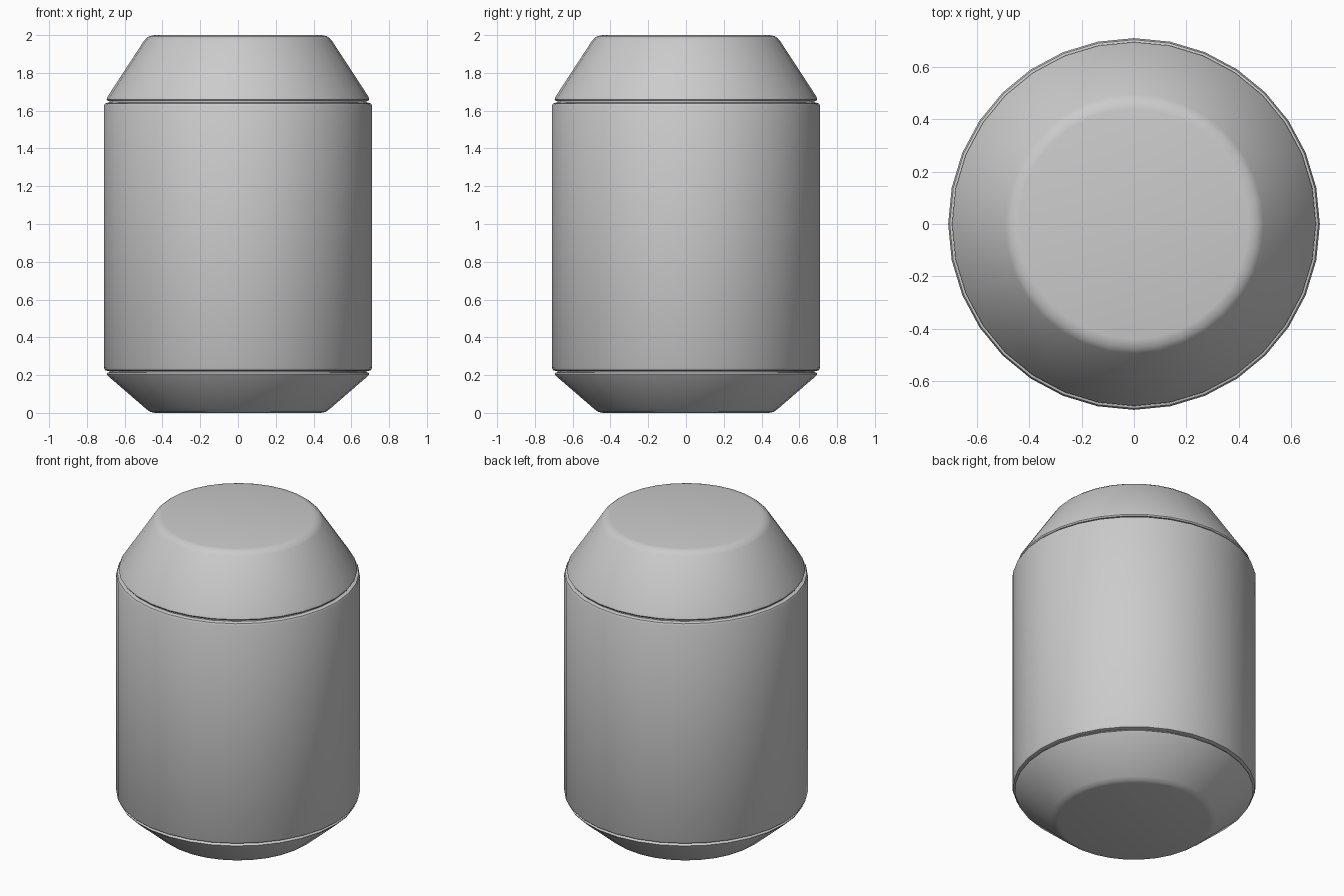
import bpy, bmesh, math

if "Cube" in bpy.data.objects:
    bpy.data.objects.remove(bpy.data.objects["Cube"])

SIDES = 32

grey = bpy.data.materials.new("light_grey")
grey.diffuse_color = (0.6, 0.6, 0.6, 1)
grey.use_nodes = True
grey.node_tree.nodes["Principled BSDF"].inputs["Base Color"].default_value = grey.diffuse_color


def lathe(name, profile):
    """Closed solid of revolution from (radius, height) points, bottom to top."""
    bm = bmesh.new()
    rings = [[bm.verts.new((r * math.cos(a), r * math.sin(a), z))
              for a in (2 * math.pi * i / SIDES for i in range(SIDES))]
             for r, z in profile]
    for low, high in zip(rings, rings[1:]):
        for i in range(SIDES):
            j = (i + 1) % SIDES
            bm.faces.new((low[i], low[j], high[j], high[i]))
    bm.faces.new(rings[0][::-1])
    bm.faces.new(rings[-1])
    mesh = bpy.data.meshes.new(name)
    bm.to_mesh(mesh)
    bm.free()
    mesh.materials.append(grey)
    obj = bpy.data.objects.new(name, mesh)
    bpy.context.collection.objects.link(obj)
    bpy.ops.object.select_all(action='DESELECT')
    obj.select_set(True)
    bpy.context.view_layer.objects.active = obj
    bpy.ops.object.shade_smooth_by_angle(angle=math.radians(40))
    return obj


# Tapered foot with a rounded lower rim
lathe("tapered_base", [(0.44, 0), (0.465, 0.006), (0.485, 0.02), (0.69, 0.197),
                       (0.695, 0.206), (0.69, 0.213), (0.68, 0.216), (0.68, 0.222)])

# Straight barrel with small bevels at both ends
lathe("barrel_body", [(0.69, 0.222), (0.704, 0.226), (0.71, 0.238),
                      (0.71, 1.625), (0.704, 1.638), (0.69, 1.642)])

# Tall tapered shoulder with a flat rounded top
lathe("tapered_top", [(0.68, 1.642), (0.68, 1.650), (0.69, 1.652), (0.695, 1.66),
                      (0.69, 1.675), (0.495, 1.974), (0.472, 1.994), (0.44, 2.0)])
